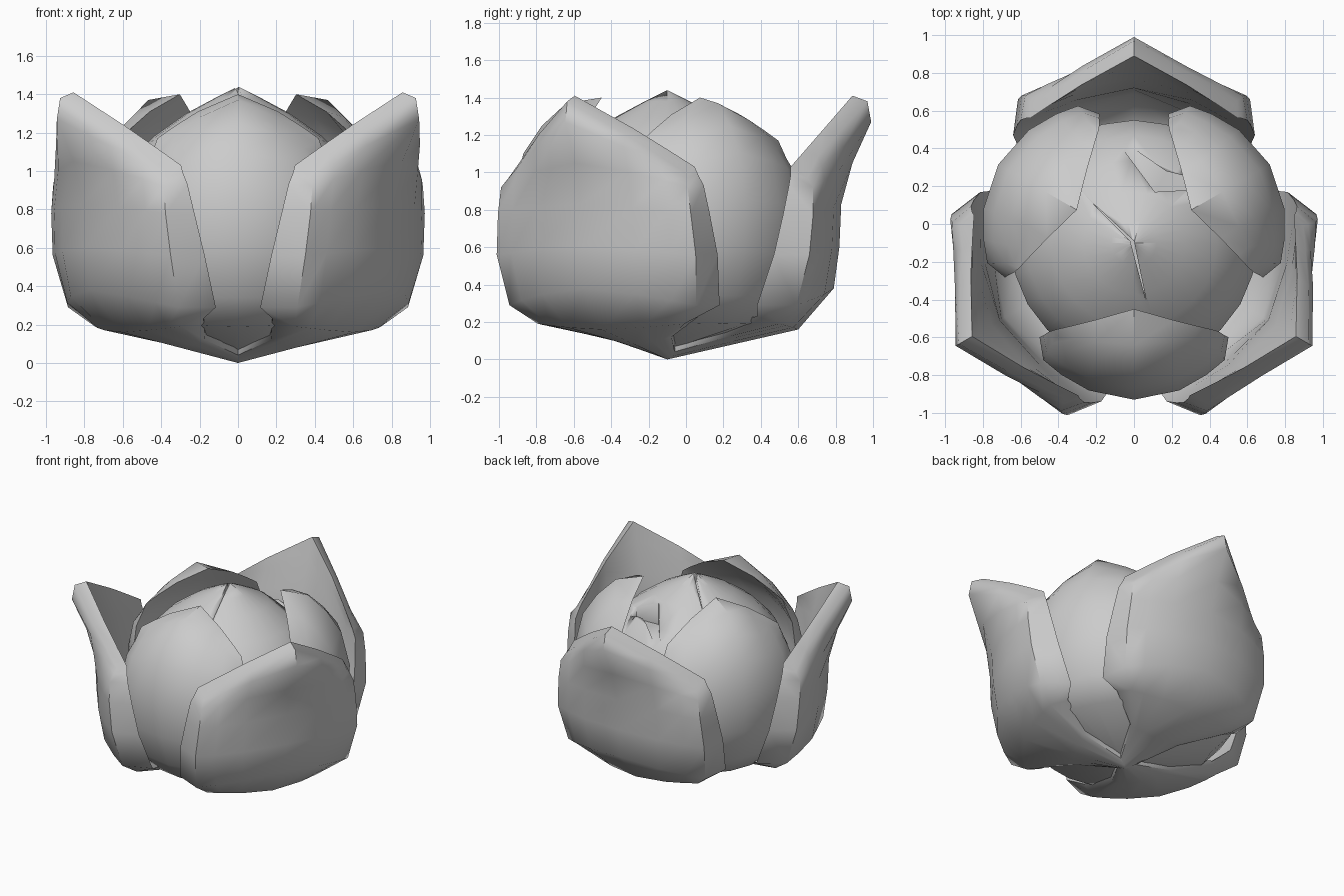
import bpy, bmesh, math
from mathutils import Matrix

if "Cube" in bpy.data.objects:
    bpy.data.objects.remove(bpy.data.objects["Cube"])

CENTER = Matrix.Translation((0, -0.1, 0))


def finish(bm, name, angle=38):
    bmesh.ops.recalc_face_normals(bm, faces=bm.faces)
    me = bpy.data.meshes.new(name)
    bm.to_mesh(me)
    bm.free()
    ob = bpy.data.objects.new(name, me)
    bpy.context.collection.objects.link(ob)
    bpy.ops.object.select_all(action='DESELECT')
    bpy.context.view_layer.objects.active = ob
    ob.select_set(True)
    bpy.ops.object.shade_smooth_by_angle(angle=math.radians(angle))
    return ob


# A petal is a thick cupped sheet. Each row runs base to tip and holds:
# mid radius, mid height, edge radius, edge height, half width,
# mid thickness, edge thickness, inner lift, bend of the cross-section
def petal(name, rows, direction, angle):
    us = [-1, -0.8, -0.5, 0, 0.5, 0.8, 1]
    bm = bmesh.new()
    outer, inner = [], []
    for rc, zc, re, ze, w, tc, te, lift, bend in rows:
        o, n = [], []
        for u in us:
            a = abs(u)
            r = rc + (re - rc) * a ** bend
            z = zc + (ze - zc) * a ** min(bend, 1.5)
            th = tc + (te - tc) * a
            o.append(bm.verts.new((r, w * u * 0.96, z)))
            n.append(bm.verts.new((r - th, w * u, z + lift)))
        outer.append(o)
        inner.append(n)
    m, k = len(rows), len(us)
    for g in (outer, inner):
        for i in range(m - 1):
            for j in range(k - 1):
                bm.faces.new((g[i][j], g[i][j + 1], g[i + 1][j + 1], g[i + 1][j]))
    # rim joining the two skins
    for i in range(m - 1):
        for j in (0, k - 1):
            bm.faces.new((outer[i][j], outer[i + 1][j], inner[i + 1][j], inner[i][j]))
    for j in range(k - 1):
        for i in (0, m - 1):
            bm.faces.new((outer[i][j], outer[i][j + 1], inner[i][j + 1], inner[i][j]))
    bm.transform(CENTER @ Matrix.Rotation(math.radians(direction), 4, 'Z'))
    return finish(bm, name, angle)


outer_rows = [
    (0.00, 0.00, 0.00, 0.03, 0.05, 0.00, 0.00, 0.06, 1.9),
    (0.35, 0.08, 0.32, 0.12, 0.22, 0.02, 0.02, 0.08, 1.9),
    (0.70, 0.16, 0.60, 0.19, 0.47, 0.07, 0.12, 0.04, 1.9),
    (0.89, 0.38, 0.69, 0.29, 0.60, 0.10, 0.21, 0.00, 2.0),
    (0.92, 0.60, 0.76, 0.56, 0.64, 0.11, 0.19, 0.00, 2.0),
    (0.93, 0.83, 0.78, 0.78, 0.62, 0.11, 0.16, 0.00, 1.9),
    (0.99, 1.05, 0.78, 0.92, 0.60, 0.12, 0.13, 0.01, 1.5),
    (1.09, 1.27, 0.75, 0.97, 0.57, 0.14, 0.09, 0.02, 1.15),
    (1.07, 1.38, 0.73, 1.00, 0.55, 0.08, 0.07, 0.03, 1.12),
]
inner_rows = [
    (0.00, 0.05, 0.00, 0.07, 0.06, 0.00, 0.00, 0.08, 2),
    (0.60, 0.19, 0.52, 0.20, 0.33, 0.04, 0.04, 0.06, 2),
    (0.74, 0.34, 0.58, 0.34, 0.43, 0.10, 0.08, 0.03, 2),
    (0.82, 0.58, 0.62, 0.56, 0.49, 0.14, 0.12, 0.00, 2.1),
    (0.83, 0.85, 0.62, 0.80, 0.50, 0.16, 0.12, 0.00, 2.1),
    (0.77, 1.10, 0.58, 0.99, 0.48, 0.18, 0.09, 0.01, 2),
    (0.67, 1.25, 0.53, 1.07, 0.45, 0.20, 0.06, 0.02, 1.7),
    (0.54, 1.37, 0.50, 1.14, 0.42, 0.19, 0.04, 0.03, 1.35),
]
for n, a in (("back", 90), ("left", 210), ("right", 330)):
    petal("outer_petal_" + n, outer_rows, a, 52)
for n, a in (("front", 270), ("right", 30), ("left", 150)):
    petal("inner_petal_" + n, inner_rows, a, 42)

# closed bud in the middle, turned from a profile
profile = [(0, 0.12), (0.45, 0.2), (0.58, 0.36), (0.65, 0.6), (0.65, 0.85),
           (0.57, 1.04), (0.44, 1.18), (0.27, 1.30), (0.12, 1.38), (0, 1.44)]
bm = bmesh.new()
vs = [bm.verts.new((r, 0, z)) for r, z in profile]
es = [bm.edges.new(p) for p in zip(vs, vs[1:])]
bmesh.ops.spin(bm, geom=vs + es, axis=(0, 0, 1), cent=(0, 0, 0),
               angle=math.tau, steps=24, use_duplicate=False)
bmesh.ops.remove_doubles(bm, verts=bm.verts, dist=1e-4)
bm.transform(CENTER)
bud = finish(bm, "bud_core")


# openings between the folded bud leaves
def cut(name, pts, depth):
    bm = bmesh.new()
    f = bm.faces.new([bm.verts.new((x, y, depth)) for x, y in pts])
    g = bmesh.ops.extrude_face_region(bm, geom=[f])
    for v in g["geom"]:
        if isinstance(v, bmesh.types.BMVert):
            v.co.z = 1.7
    ob = finish(bm, name)
    ob.hide_render = True
    ob.hide_set(True)
    mod = bud.modifiers.new(name, 'BOOLEAN')
    mod.operation = 'DIFFERENCE'
    mod.solver = 'EXACT'
    mod.object = ob


cut("gap_cutter", [(-0.12, 0.48), (0.11, 0.17), (0.29, 0.18), (0.29, 0.25), (0.17, 0.28)], 1.12)
cut("fold_cutter", [(-0.25, 0.14), (-0.02, -0.09), (0.07, -0.43), (0.0, -0.09)], 1.27)
